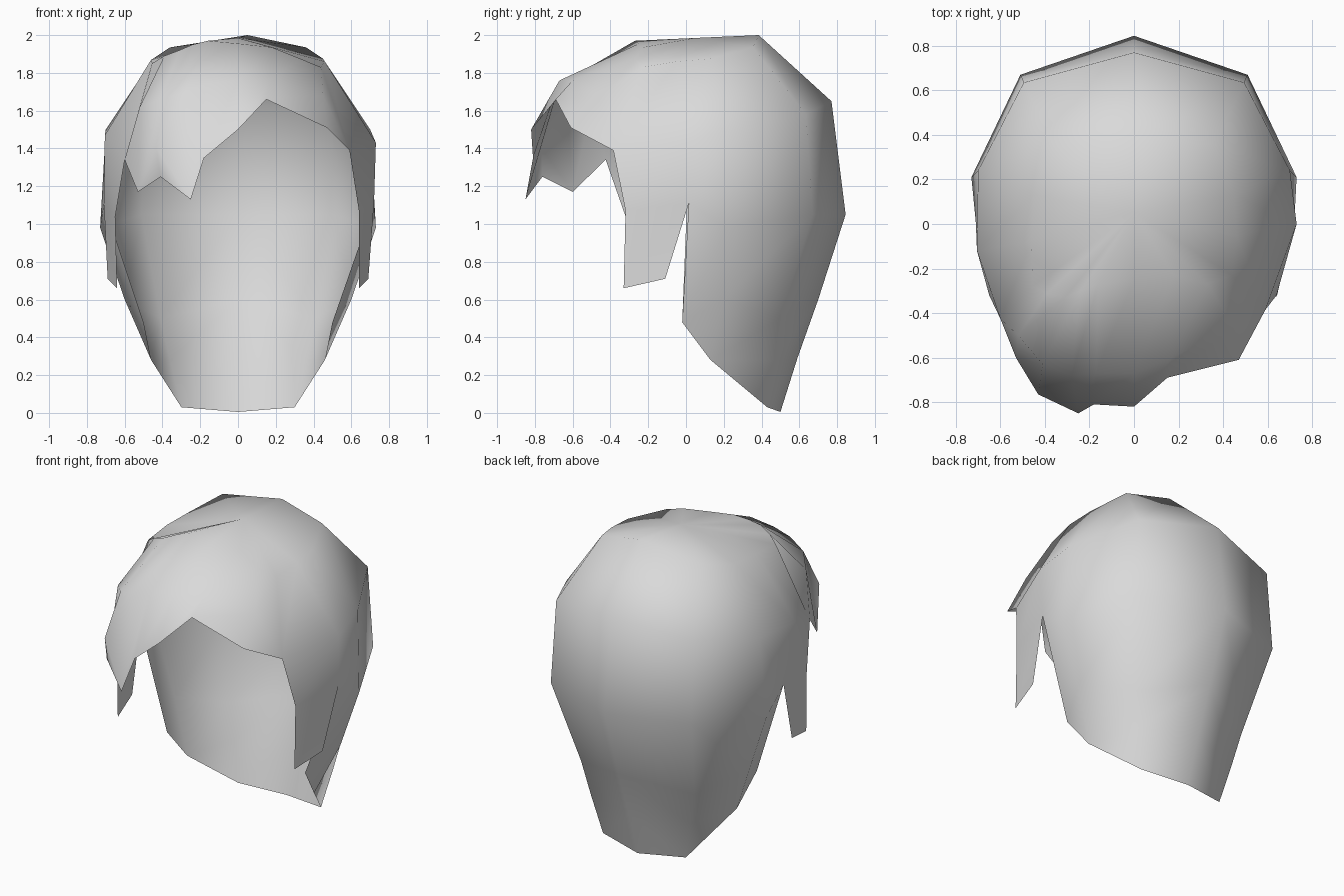
import bpy, bmesh
from mathutils import Vector

if "Cube" in bpy.data.objects:
    bpy.data.objects.remove(bpy.data.objects["Cube"], do_unlink=True)

mat = bpy.data.materials.new("light_grey")
mat.use_nodes = True
mat.diffuse_color = (0.7, 0.7, 0.7, 1)
mat.node_tree.nodes["Principled BSDF"].inputs["Base Color"].default_value = (0.7, 0.7, 0.7, 1)

bm = bmesh.new()


def face(*pts):
    bm.faces.new([bm.verts.new(p) for p in pts])


def loft(a, b):
    """Skin two columns of points; a longer column ends in a triangle."""
    n = min(len(a), len(b))
    for i in range(n - 1):
        face(a[i], b[i], b[i + 1], a[i + 1])
    if len(a) > n:
        face(a[n - 1], b[n - 1], a[n])
    elif len(b) > n:
        face(a[n - 1], b[n - 1], b[n])


def flip(col):
    return [(-x, y, z) for x, y, z in col]


# Columns run from the crown ring down to the hem
back = [(.05, .385, 2.0), (0, .77, 1.65), (0, .845, 1.05), (0, .70, .60), (0, .59, .29), (0, .50, .005)]
back_corner = [(.36, .355, 1.935), (.495, .635, 1.58), (.51, .67, 1.05), (.41, .50, .50),
               (.36, .47, .28), (.30, .43, .03)]
side = [(.45, .13, 1.875), (.70, .24, 1.50), (.73, .21, .98), (.60, .20, .60), (.46, .13, .28)]
hem_side, lock_tip = (.50, -.02, .48), (.69, -.11, .71)

# Left and right differ slightly around the ear locks
left_notch = [(.46, -.05, 1.86), (.73, 0, 1.43), (.72, .015, 1.11)]
left_lock = [(.44, -.23, 1.83), (.59, -.385, 1.39), (.64, -.32, 1.07), (.64, -.33, .66)]
right_notch = [(.46, -.08, 1.87), (.705, -.12, 1.47), (.71, .005, 1.11)]
right_lock = [(.455, -.28, 1.85), (.60, -.425, 1.34), (.65, -.32, 1.04), (.64, -.33, .66)]

# Fringe columns, swept across the forehead from left to right
fringe = [
    [(.33, -.27, 1.875), (.45, -.46, 1.68), (.47, -.61, 1.51)],
    [(.18, -.23, 1.935), (.17, -.60, 1.76), (.15, -.69, 1.66)],
    [(0, -.25, 1.955), (0, -.67, 1.76), (0, -.82, 1.50)],
    [(-.16, -.27, 1.97), (-.17, -.67, 1.74), (-.18, -.81, 1.35)],
    [(-.24, -.30, 1.95), (-.28, -.68, 1.70), (-.25, -.85, 1.13)],
    [(-.31, -.33, 1.92), (-.41, -.63, 1.66), (-.43, -.765, 1.40), (-.41, -.76, 1.25)],
    [(-.39, -.31, 1.89), (-.52, -.50, 1.62), (-.53, -.60, 1.17)],
]

# Back and side hair with one lock in front of each ear
for notch, lock, turn in ((left_notch, left_lock, list), (right_notch, right_lock, flip)):
    half = [(back_corner, side), (side, notch + [hem_side]), (notch + [lock_tip], lock)]
    for a, b in half:
        loft(turn(a), turn(b))
loft(back, back_corner)
loft(back, flip(back_corner))

# Fringe
front = [left_lock[:2]] + fringe + [flip(right_lock[:2])]
for a, b in zip(front, front[1:]):
    loft(a, b)

# Crown cap
left_cols = [back, back_corner, side, left_notch, left_lock]
right_cols = [flip(c) for c in (right_lock, right_notch, side, back_corner)]
ring = [c[0] for c in left_cols + fringe + right_cols]
for p, q in zip(ring, ring[1:] + ring[:1]):
    face((0, .05, 1.985), p, q)

# Weld into one open shell facing outwards
bmesh.ops.remove_doubles(bm, verts=bm.verts[:], dist=0.0005)
bmesh.ops.recalc_face_normals(bm, faces=bm.faces[:])
if sum(f.normal.dot(f.calc_center_median() - Vector((0, 0, 1))) for f in bm.faces) < 0:
    bmesh.ops.reverse_faces(bm, faces=bm.faces[:])
for f in bm.faces:
    f.smooth = True

mesh = bpy.data.meshes.new("hair")
bm.to_mesh(mesh)
bm.free()
mesh.materials.append(mat)
bpy.context.collection.objects.link(bpy.data.objects.new("hair", mesh))
